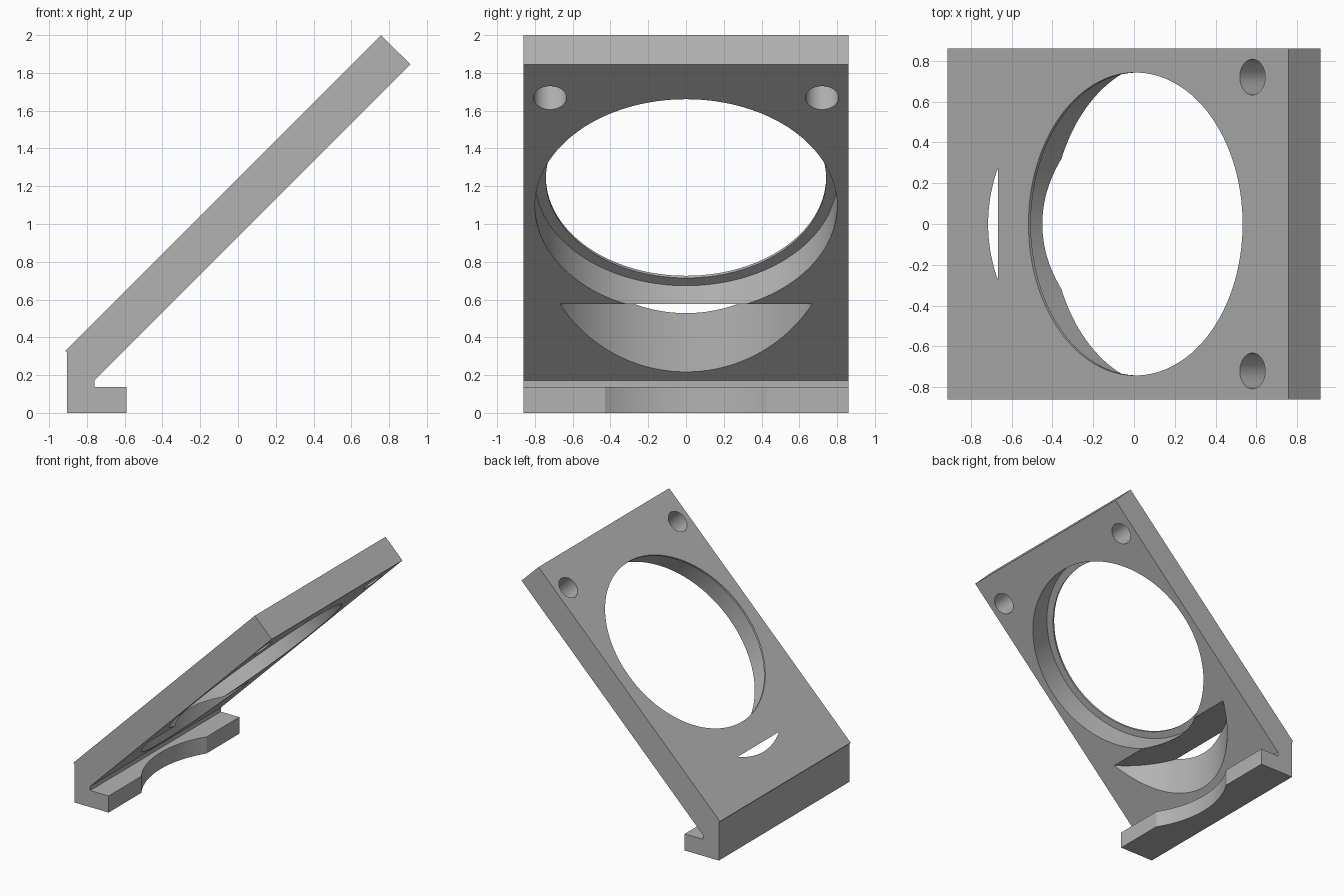
import bpy
import bmesh
from math import radians, sqrt
from mathutils import Matrix, Vector

if "Cube" in bpy.data.objects:
    bpy.data.objects.remove(bpy.data.objects["Cube"], do_unlink=True)

HALF_WIDTH = 0.86
THICKNESS = 0.22
LIP = 0.017
DOWN = Vector((1, 0, -1)) / sqrt(2)   # runs through the sloping plate

grey = bpy.data.materials.new("plain grey")
grey.use_nodes = True
colour = (0.45, 0.45, 0.45, 1)
grey.diffuse_color = colour
grey.node_tree.nodes["Principled BSDF"].inputs["Base Color"].default_value = colour


def make_object(name, bm):
    bmesh.ops.recalc_face_normals(bm, faces=bm.faces)
    mesh = bpy.data.meshes.new(name)
    bm.to_mesh(mesh)
    bm.free()
    mesh.materials.append(grey)
    obj = bpy.data.objects.new(name, mesh)
    bpy.context.collection.objects.link(obj)
    return obj


def cylinder(name, start, end, radius, sides=128):
    axis = end - start
    bm = bmesh.new()
    turn = axis.to_track_quat("Z", "Y").to_matrix().to_4x4()
    bmesh.ops.create_cone(bm, cap_ends=True, segments=sides,
                          radius1=radius, radius2=radius, depth=axis.length,
                          matrix=Matrix.Translation((start + end) / 2) @ turn)
    return make_object(name, bm)


def cut(target, cutter):
    cutter.hide_render = True
    mod = target.modifiers.new(cutter.name, "BOOLEAN")
    mod.operation = "DIFFERENCE"
    mod.solver = "EXACT"
    mod.object = cutter
    bpy.context.view_layer.objects.active = target
    bpy.ops.object.modifier_apply(modifier=mod.name)
    bpy.data.objects.remove(cutter, do_unlink=True)


# Side profile: sloping plate, upright heel and hooked foot
profile = [(-0.905, 0), (-0.59, 0), (-0.59, 0.138), (-0.76, 0.138), (-0.76, 0.172),
           (0.913, 1.845), (0.757, 2), (-0.915, 0.328), (-0.905, 0.318)]
bm = bmesh.new()
side = bm.faces.new([bm.verts.new((x, -HALF_WIDTH, z)) for x, z in profile])
swept = bmesh.ops.extrude_face_region(bm, geom=[side])["geom"]
bmesh.ops.translate(bm, vec=(0, 2 * HALF_WIDTH, 0),
                    verts=[v for v in swept if isinstance(v, bmesh.types.BMVert)])
bracket = make_object("angled_bracket", bm)

# Large round opening, with a wider bore from below that leaves a thin lip
centre = Vector((0.007, 0, 1.251))
cut(bracket, cylinder("opening_cutter", centre - DOWN * 0.1, centre + DOWN * 0.4, 0.742))
cut(bracket, cylinder("bore_cutter", centre + DOWN * LIP, centre + DOWN * 0.4, 0.80))

# Two screw holes near the upper edge
for y in (-0.72, 0.72):
    hole = Vector((0.58, y, 1.824))
    cut(bracket, cylinder("screw_hole_cutter", hole - DOWN * 0.1,
                          hole + DOWN * (THICKNESS + 0.1), 0.0875, 64))

# Upright round recess through the foot and the lower plate
cut(bracket, cylinder("recess_cutter", Vector((0.085, 0, -0.2)),
                      Vector((0.085, 0, 0.576)), 0.80))

bpy.ops.object.select_all(action="DESELECT")
bracket.select_set(True)
bpy.context.view_layer.objects.active = bracket
bpy.ops.object.shade_smooth_by_angle(angle=radians(30))
